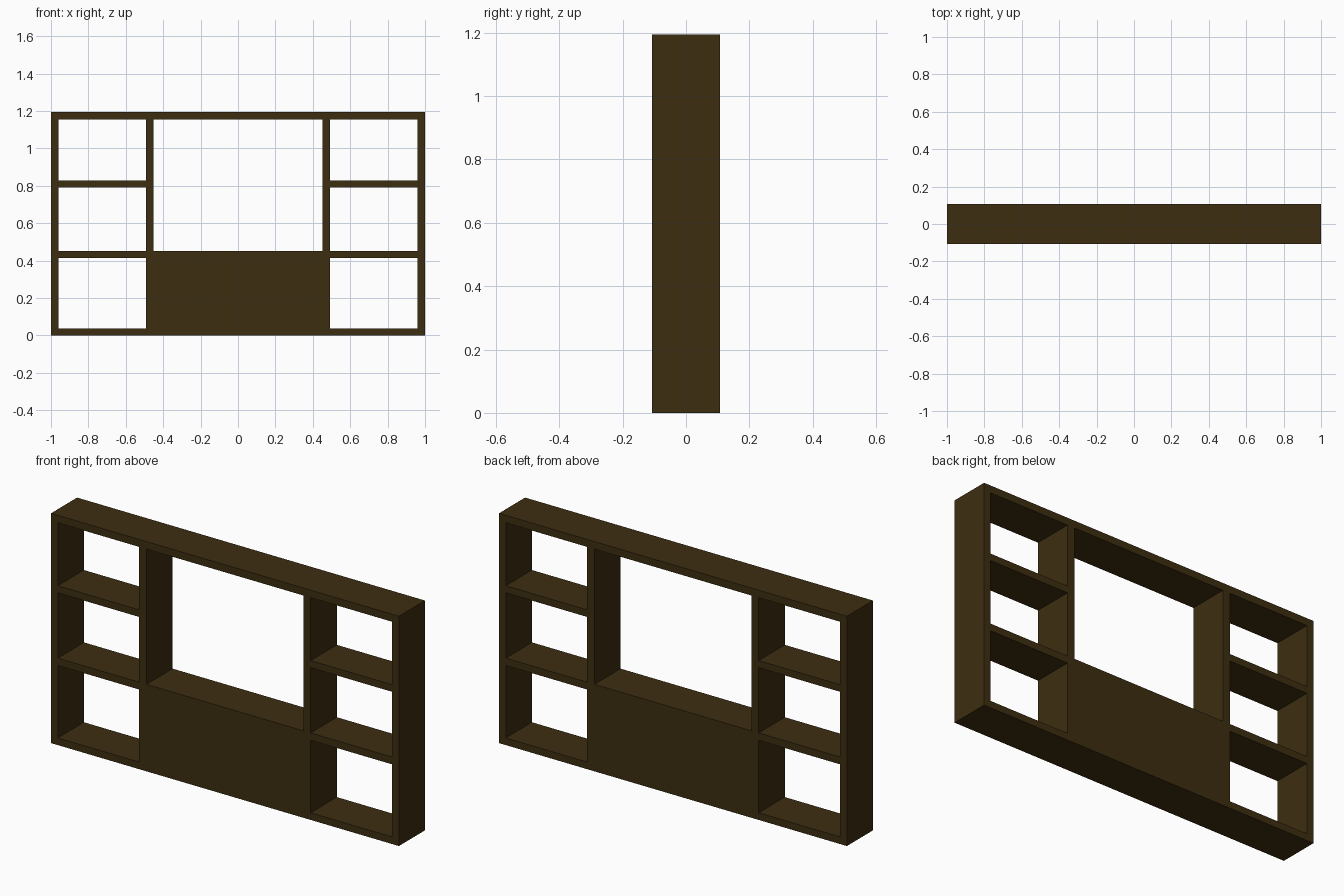
import bpy

if "Cube" in bpy.data.objects:
    bpy.data.objects.remove(bpy.data.objects["Cube"])

wood = bpy.data.materials.new("dark_brown_wood")
wood.diffuse_color = (0.047, 0.027, 0.0055, 1)
wood.use_nodes = True
wood.node_tree.nodes["Principled BSDF"].inputs["Base Color"].default_value = wood.diffuse_color

D = 0.107       # half depth
H = 1.194       # total height
T = 0.039       # board thickness
IN, OUT = 0.451, 0.493   # inner and outer faces of the dividers
CAB = 0.452     # top of the closed centre cabinet


def board(name, x0, x1, z0, z1):
    """Full-depth box spanning the given x and z ranges."""
    v = [(x, y, z) for x in (x0, x1) for y in (-D, D) for z in (z0, z1)]
    f = [(0, 1, 3, 2), (4, 6, 7, 5), (0, 4, 5, 1),
         (2, 3, 7, 6), (0, 2, 6, 4), (1, 5, 7, 3)]
    me = bpy.data.meshes.new(name)
    me.from_pydata(v, [], f)
    me.materials.append(wood)
    ob = bpy.data.objects.new(name, me)
    bpy.context.collection.objects.link(ob)


def pair(name, x0, x1, z0, z1):
    """Board on the right and its mirror on the left."""
    board(name + "_right", x0, x1, z0, z1)
    board(name + "_left", -x1, -x0, z0, z1)


# Outer frame
board("top_board", -1, 1, H - T, H)
pair("side_board", 1 - T, 1, 0, H - T)
pair("bottom_board", OUT, 1 - T, 0, 0.037)

# Closed centre cabinet and the dividers above it
board("centre_cabinet", -OUT, OUT, 0, CAB)
pair("divider", IN, OUT, CAB, H - T)

# Side shelves
for name, z0, z1 in (("lower_shelf", 0.414, CAB), ("upper_shelf", 0.791, 0.828)):
    pair(name, OUT, 1 - T, z0, z1)
